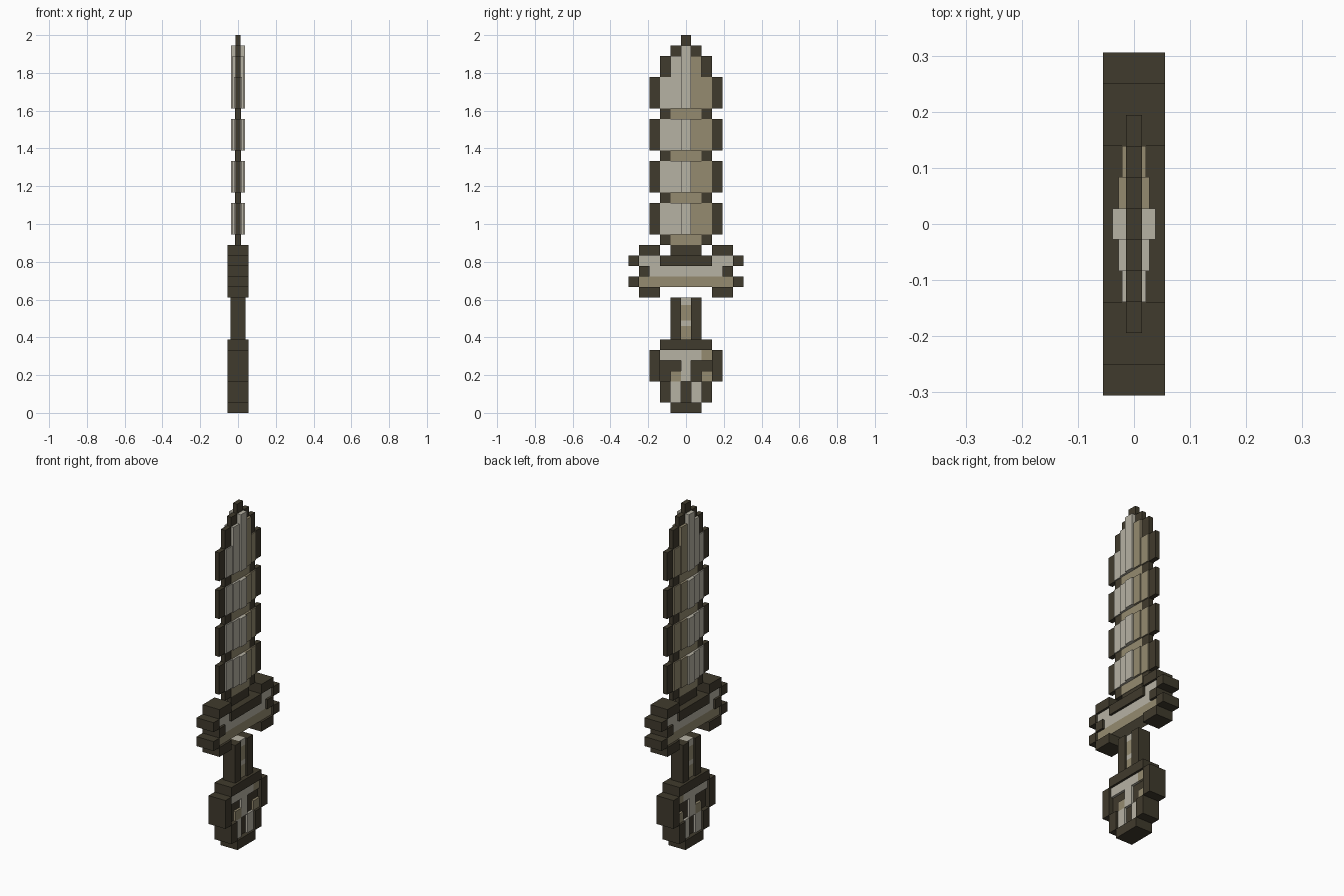
import bpy, bmesh

if "Cube" in bpy.data.objects:
    bpy.data.objects.remove(bpy.data.objects["Cube"])

U = 2 / 36  # one grid cell of the stepped design


def material(name, rgb):
    m = bpy.data.materials.new(name)
    m.diffuse_color = (*rgb, 1)
    m.use_nodes = True
    m.node_tree.nodes["Principled BSDF"].inputs["Base Color"].default_value = m.diffuse_color
    return m


MATS = [material("dark_bronze", (0.051, 0.043, 0.026)),
        material("pale_bone", (0.468, 0.445, 0.371)),
        material("tan_bone", (0.300, 0.258, 0.162))]
DARK, PALE, TAN = 0, 1, 2


class Part:
    """A part made of boxes: columns c0..c1 along y, rows r0..r1 along z."""

    def __init__(self, name):
        self.name, self.bm = name, bmesh.new()

    def box(self, c0, c1, r0, r1, half, mat):
        x = half
        y0, y1 = (c0 - 0.5) * U, (c1 + 0.5) * U
        z0, z1 = r0 * U, (r1 + 1) * U
        geo = bmesh.ops.create_cube(self.bm, size=1)
        for v in geo["verts"]:
            v.co = (v.co.x * 2 * x, y1 if v.co.y > 0 else y0, z1 if v.co.z > 0 else z0)
        for f in {f for v in geo["verts"] for f in v.link_faces}:
            f.material_index = mat

    def pair(self, c0, c1, r0, r1, half, mat):
        self.box(c0, c1, r0, r1, half, mat)
        self.box(-c1, -c0, r0, r1, half, mat)

    def finish(self):
        me = bpy.data.meshes.new(self.name)
        self.bm.to_mesh(me)
        self.bm.free()
        for m in MATS:
            me.materials.append(m)
        bpy.context.collection.objects.link(bpy.data.objects.new(self.name, me))


EDGE, SIDE, MID, RIDGE = 0.014, 0.021, 0.028, 0.038   # blade half thicknesses
RIM, INSET, GRIP, SOCKET = 0.055, 0.042, 0.04, 0.028  # hilt half thicknesses

# Blade edge: dark thin outline
edge = Part("blade_edge")
edge.box(0, 0, 35, 35, EDGE, DARK)
edge.pair(1, 1, 34, 34, EDGE, DARK)
edge.pair(2, 2, 32, 33, EDGE, DARK)
for r in (17, 21, 25, 29):
    edge.pair(3, 3, r, r + 2, EDGE, DARK)
    edge.pair(2, 2, r - 1, r - 1, EDGE, DARK)   # notch below each tooth
edge.box(-1, 1, 15, 15, EDGE, DARK)
edge.finish()

# Blade body: stepped ridge, pale on one half and tan on the other
body = Part("blade_body")
for r in (17, 21, 25, 29):
    last = r == 29
    body.box(0, 0, r, 34 if last else r + 2, RIDGE, PALE)
    for s, mat in ((-1, PALE), (1, TAN)):
        body.box(s, s, r, 33 if last else r + 2, MID, mat)
        body.box(2 * s, 2 * s, r, r + 2, SIDE, mat)
    body.box(-1, 1, r - 1, r - 1, 0.016, TAN)
body.finish()

# Cross guard with dark rim and inset face
guard = Part("cross_guard")
guard.pair(3, 4, 15, 15, RIM, DARK)
guard.pair(5, 5, 14, 14, RIM, DARK)
guard.box(-2, 2, 14, 14, RIM, DARK)
guard.pair(4, 4, 13, 13, RIM, DARK)
guard.pair(5, 5, 12, 12, RIM, DARK)
guard.pair(3, 4, 11, 11, RIM, DARK)
guard.pair(3, 4, 14, 14, INSET, PALE)
guard.box(-3, 3, 13, 13, INSET, PALE)
guard.box(-4, 4, 12, 12, INSET, TAN)
guard.finish()

# Grip: dark sides, banded core
grip = Part("grip")
grip.pair(1, 1, 7, 10, GRIP, DARK)
for r0, r1, mat in ((7, 8.3, TAN), (8.3, 8.8, PALE), (8.8, 10.3, TAN), (10.3, 11, PALE)):
    grip.box(0, 0, r0, r1 - 1, 0.028, mat)
grip.finish()

# Pommel: rim
rim = Part("pommel_rim")
rim.box(-2, 2, 6, 6, RIM, DARK)
rim.pair(3, 3, 3, 5, RIM, DARK)
rim.pair(2, 2, 1, 2, RIM, DARK)
rim.box(-1, 1, 0, 0, RIM, DARK)
rim.finish()

# Pommel: carved face with brow, nose, cheeks, teeth and deep sockets
face = Part("pommel_face")
face.box(-2, 1, 5, 5, INSET, PALE)
face.box(2, 2, 5, 5, INSET, TAN)
face.pair(1, 2, 4, 4, SOCKET, DARK)
face.box(0, 0, 3, 4, INSET, PALE)
face.box(-2, -2, 3, 3, SOCKET, DARK)
face.box(1, 1, 3, 3, SOCKET, DARK)
face.box(-1, -1, 3, 3, INSET, TAN)
face.box(2, 2, 3, 3, INSET, TAN)
face.pair(1, 1, 1, 2, INSET, PALE)
face.box(0, 0, 1, 2, SOCKET, DARK)
face.finish()
